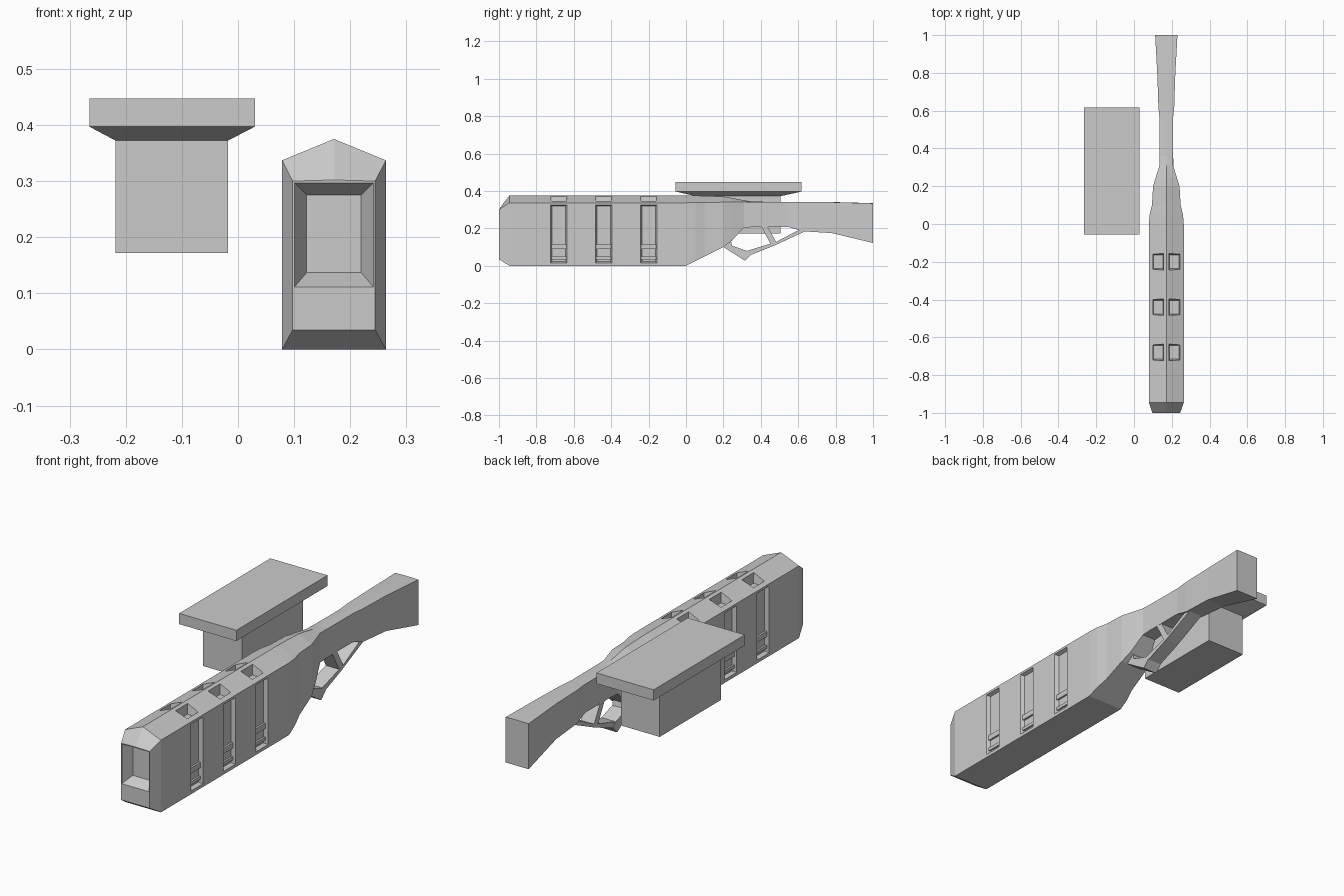
import bpy, bmesh
from mathutils import Vector

if "Cube" in bpy.data.objects:
    bpy.data.objects.remove(bpy.data.objects["Cube"])

CX = 0.171  # centre line of the long body
gray = bpy.data.materials.new("plain gray")
gray.diffuse_color = (0.6, 0.6, 0.6, 1)
gray.use_nodes = True
gray.node_tree.nodes["Principled BSDF"].inputs["Base Color"].default_value = gray.diffuse_color


def loft(bm, rings):
    """Skin a row of equal rings and cap both ends."""
    vs = [[bm.verts.new(p) for p in r] for r in rings]
    fs = [bm.faces.new(vs[0]), bm.faces.new(vs[-1])]
    n = len(vs[0])
    for a, b in zip(vs, vs[1:]):
        for i in range(n):
            j = (i + 1) % n
            fs.append(bm.faces.new((a[i], a[j], b[j], b[i])))
    return fs


def make(name, parts):
    bm = bmesh.new()
    for rings in parts:
        loft(bm, rings)
    bmesh.ops.recalc_face_normals(bm, faces=bm.faces)
    me = bpy.data.meshes.new(name)
    bm.to_mesh(me)
    bm.free()
    me.materials.append(gray)
    ob = bpy.data.objects.new(name, me)
    bpy.context.collection.objects.link(ob)
    return ob


def rect_z(x0, x1, y0, y1, z):
    return [(x0, y0, z), (x1, y0, z), (x1, y1, z), (x0, y1, z)]


def rect_x(x, y0, y1, z0, z1):
    return [(x, y0, z0), (x, y1, z0), (x, y1, z1), (x, y0, z1)]


def rect_y(y, w, z0, z1):
    return [(CX - w, y, z0), (CX + w, y, z0), (CX + w, y, z1), (CX - w, y, z1)]


def prism(profile, w):
    return [[(CX + s * w, y, z) for y, z in profile] for s in (-1, 1)]


def cut(ob, parts):
    c = make("cutter", parts)
    c.hide_render = True
    m = ob.modifiers.new("cut", 'BOOLEAN')
    m.operation, m.solver, m.object = 'DIFFERENCE', 'EXACT', c
    bpy.context.view_layer.objects.active = ob
    bpy.ops.object.modifier_apply(modifier=m.name)
    bpy.data.objects.remove(c)


# Floating block with a wide plate and a tapered underside
make("plate", [[rect_z(-.218, -.018, .055, .505, .372),
                rect_z(-.265, .03, -.055, .617, .397),
                rect_z(-.265, .03, -.055, .617, .447)]])
make("block", [[rect_z(-.218, -.018, .055, .505, .172),
                rect_z(-.218, -.018, .055, .505, .372)]])

# Body and stock: y, half width, bottom, shoulder, ridge
stations = [(-1, .0735, .035, .300, .302), (-.945, .0925, 0, .337, .375),
            (0, .0925, 0, .337, .375), (.05, .088, .025, .338, .375),
            (.1, .076, .05, .339, .374), (.2, .07, .1, .34, .37),
            (.246, .056, .135, .341, .363), (.31, .036, .204, .342, .35),
            (.36, .035, .207, .341, .343), (.55, .035, .207, .34, .341),
            (.62, .042, .185, .34, .341), (.78, .047, .175, .34, .341),
            (1, .059, .122, .334, .335)]
body = make("body", [[[(CX - w, y, b), (CX + w, y, b), (CX + w, y, s),
                       (CX, y, r), (CX - w, y, s)]
                      for y, w, b, s, r in stations]])

# Front recess, side slots and roof slots
cuts = [[rect_y(-1.005, .0725, .109, .299), rect_y(-.95, .0485, .137, .275)]]
bars = []
for yc in (-.68, -.44, -.2):
    for s in (-1, 1):
        cuts.append([rect_x(CX + s * .10, yc - .048, yc + .048, .012, .329),
                     rect_x(CX + s * .075, yc - .036, yc + .036, .022, .32)])
        a, b = sorted((CX + s * .012, CX + s * .078))
        c, d = sorted((CX + s * .018, CX + s * .068))
        cuts.append([rect_z(a, b, yc - .048, yc + .048, .39),
                     rect_z(c, d, yc - .036, yc + .036, .323)])
    # Small cross bars low inside the side slots
    for z0, z1 in ((.035, .05), (.09, .115)):
        bars.append([rect_y(yc - .042, .084, z0, z1),
                     rect_y(yc + .042, .084, z0, z1)])
cut(body, cuts)
make("slot_bars", bars)

# Finger guard under the stock
make("guard_front", [prism([(.19, .107), (.316, .027), (.348, .059), (.326, .08),
                            (.246, .107), (.24, .135)], .037)])
make("guard_bar", [prism([(.348, .059), (.47, .107), (.636, .184), (.6, .19),
                          (.48, .127), (.326, .08)], .035)])
make("guard_strut", [prism([(.455, .112), (.485, .122), (.433, .215),
                            (.40, .215)], .034)])
